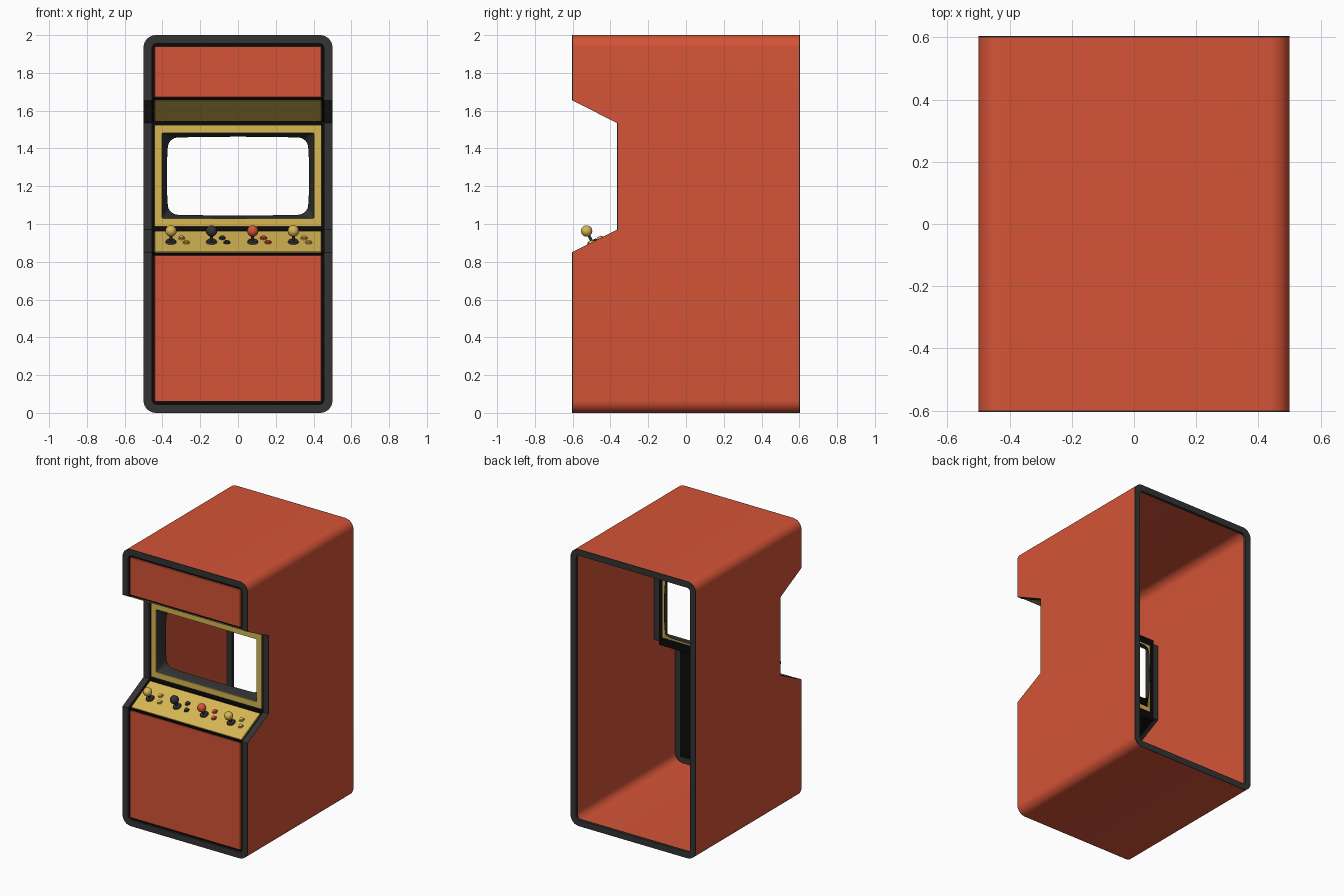
import bpy, bmesh, math
from mathutils import Matrix, Vector

if "Cube" in bpy.data.objects:
    bpy.data.objects.remove(bpy.data.objects["Cube"])


def material(name, rgb):
    m = bpy.data.materials.new(name)
    m.diffuse_color = (*rgb, 1)
    m.use_nodes = True
    m.node_tree.nodes["Principled BSDF"].inputs["Base Color"].default_value = m.diffuse_color
    return m


RED = material("cabinet red", (0.66, 0.088, 0.038))
GREY = material("trim dark grey", (0.033, 0.033, 0.034))
YELLOW = material("panel yellow", (0.68, 0.47, 0.088))
BLACK = material("gap black", (0.003, 0.003, 0.003))


def finish(bm, name, mats, smooth=True):
    bmesh.ops.recalc_face_normals(bm, faces=bm.faces)
    me = bpy.data.meshes.new(name)
    bm.to_mesh(me)
    bm.free()
    for m in mats:
        me.materials.append(m)
    ob = bpy.data.objects.new(name, me)
    bpy.context.collection.objects.link(ob)
    if smooth:
        bpy.ops.object.select_all(action='DESELECT')
        ob.select_set(True)
        bpy.context.view_layer.objects.active = ob
        bpy.ops.object.shade_smooth_by_angle(angle=math.radians(35))
    return ob


def rounded(hw, z0, z1, r, zs=(), xs=(), n=8):
    """Rounded rectangle in x,z with extra points on its straight sides."""
    def arc(cx, cz, a0):
        return [(cx + r * math.cos(a0 + math.pi / 2 * i / n),
                 cz + r * math.sin(a0 + math.pi / 2 * i / n)) for i in range(n + 1)]
    q = math.pi / 2
    p = arc(hw - r, z0 + r, -q) + [(hw, z) for z in zs]
    p += arc(hw - r, z1 - r, 0) + [(x, z1) for x in reversed(xs)]
    p += arc(r - hw, z1 - r, q) + [(-hw, z) for z in reversed(zs)]
    p += arc(r - hw, z0 + r, 2 * q) + [(x, z0) for x in xs]
    return p


def loft(name, loops, mats, bands):
    """Closed ring of loops; bands gives the material slot between loops."""
    bm = bmesh.new()
    vs = [[bm.verts.new(c) for c in lp] for lp in loops]
    for k, slot in enumerate(bands):
        a, b = vs[k], vs[(k + 1) % len(vs)]
        for i in range(len(a)):
            j = (i + 1) % len(a)
            bm.faces.new((a[i], a[j], b[j], b[i])).material_index = slot
    return finish(bm, name, mats)


# Front outline of the cabinet in y,z, bottom to top
HALF = 0.604
PATH = [(-HALF, 0.044), (-HALF, 0.85), (-0.365, 0.97),
        (-0.365, 1.535), (-HALF, 1.655), (-HALF, 1.956)]


def front_y(z):
    for (y0, z0), (y1, z1) in zip(PATH, PATH[1:]):
        if z0 <= z <= z1:
            return y0 + (y1 - y0) * (z - z0) / (z1 - z0)
    return -HALF


# Cabinet shell: thin open-backed tube, notched front, inward dark rims
breaks = [z for _, z in PATH[1:5]]
outer = rounded(0.5, 0, 2, 0.065, breaks)
wall = rounded(0.497, 0.003, 1.997, 0.062, breaks)
inner = rounded(0.455, 0.045, 1.955, 0.025, breaks)


def at_front(loop, d):
    return [(x, front_y(z) + d, z) for x, z in loop]


def at_y(loop, y):
    return [(x, y, z) for x, z in loop]


RIM = 0.02
loft("cabinet_shell",
     [at_front(outer, 0), at_front(outer, 0.005), at_y(outer, HALF - 0.005),
      at_y(outer, HALF), at_y(inner, HALF), at_y(inner, HALF - RIM),
      at_y(wall, HALF - RIM), at_front(wall, RIM), at_front(inner, RIM),
      at_front(inner, 0)],
     [RED, GREY], [1, 0, 1, 1, 1, 1, 0, 1, 1, 1])


def slab(name, p, q, margin, hw, t0, t1, mat, bevel=0):
    """Panel along the outline segment p-q, between depths t0 and t1."""
    p, q = Vector((0, *p)), Vector((0, *q))
    d = (q - p).normalized()
    n = Vector((0, d.z, -d.y))
    bm = bmesh.new()
    bmesh.ops.create_cube(bm, size=1)
    for v in bm.verts:
        end = p + d * margin if v.co.z < 0 else q - d * margin
        pos = end + n * (t0 if v.co.y < 0 else t1)
        v.co = (2 * hw * v.co.x, pos.y, pos.z)
    if bevel:
        bmesh.ops.bevel(bm, geom=bm.edges[:], offset=bevel, segments=2,
                        profile=0.5, affect='EDGES')
    return finish(bm, name, [mat], smooth=False)


# Flat front panels on black backings
names = {0: ("lower_front_panel", RED), 1: ("control_panel", YELLOW),
         3: ("hood_underside", YELLOW), 4: ("header_panel", RED)}
for k, (name, mat) in names.items():
    edge = 0.012 if mat is YELLOW else 0.016
    slab(name, PATH[k], PATH[k + 1], edge, 0.441, 0.0, 0.018, mat, 0.004)
    slab(name + "_backing", PATH[k], PATH[k + 1], 0, 0.456, 0.012, 0.022, BLACK)


# Screen surround: black backing, yellow frame, grey funnel
def screen_loop(hw, z0, z1, r, y, bulge=0.0):
    k = 9
    zs = [z0 + r + (z1 - z0 - 2 * r) * i / k for i in range(1, k)]
    xs = [(hw - r) * (2 * i / k - 1) for i in range(1, k)]
    zc, hz = (z0 + z1) / 2, (z1 - z0) / 2
    out = []
    for x, z in rounded(hw, z0, z1, r, zs, xs):
        u, w = x / hw, (z - zc) / hz
        out.append((x * (1 - bulge * w * w), y, zc + (z - zc) * (1 - bulge * u * u)))
    return out


back = (0.456, 0.945, 1.56, 0.002)
frame = (0.441, 0.987, 1.525, 0.004)
opening = (0.402, 1.03, 1.483, 0.006)
hole = (0.377, 1.045, 1.462, 0.05)
loft("screen_backing",
     [screen_loop(*back, -0.352), screen_loop(*opening, -0.352),
      screen_loop(*opening, -0.341), screen_loop(*back, -0.341)], [BLACK], [0] * 4)
loft("screen_frame",
     [screen_loop(*frame, -0.345), screen_loop(*frame, -0.363),
      screen_loop(*opening, -0.363), screen_loop(*opening, -0.335)], [YELLOW], [0] * 4)
loft("screen_funnel",
     [screen_loop(*opening, -0.357), screen_loop(*hole, -0.29, 0.025),
      screen_loop(*hole, -0.286, 0.025), screen_loop(*opening, -0.345)],
     [GREY, BLACK], [0, 0, 1, 1])

# Joysticks and buttons, square to the sloping control panel
(CY, CZ), (DY, DZ) = PATH[1], PATH[2]
TILT = math.atan2(DZ - CZ, DY - CY)


def spot(x, z):
    return (Matrix.Translation((x, front_y(z), z)) @ Matrix.Rotation(TILT, 4, 'X'))


def cyl(name, mtx, r0, r1, z0, z1, mat):
    bm = bmesh.new()
    bmesh.ops.create_cone(bm, cap_ends=True, segments=24, radius1=r0, radius2=r1,
                          depth=z1 - z0,
                          matrix=mtx @ Matrix.Translation((0, 0, (z0 + z1) / 2)))
    return finish(bm, name, [mat])


for i, (x, mat) in enumerate(zip((-0.355, -0.14, 0.078, 0.293),
                                 (YELLOW, GREY, RED, YELLOW)), 1):
    m = spot(x, 0.904)
    cyl(f"joystick_base_{i}", m, 0.031, 0.024, -0.004, 0.01, GREY)
    cyl(f"joystick_shaft_{i}", m, 0.008, 0.008, 0, 0.06, GREY)
    bm = bmesh.new()
    bmesh.ops.create_uvsphere(bm, u_segments=24, v_segments=16, radius=0.03,
                              matrix=m @ Matrix.Translation((0, 0, 0.066)))
    finish(bm, f"joystick_ball_{i}", [mat])
    for j, (dx, z) in enumerate(((0.057, 0.924), (0.081, 0.901)), 1):
        b = spot(x + dx, z)
        cyl(f"button_{i}_{j}", b, 0.019, 0.017, -0.004, 0.006, mat)
        cyl(f"button_cap_{i}_{j}", b, 0.013, 0.012, 0.005, 0.011, mat)
